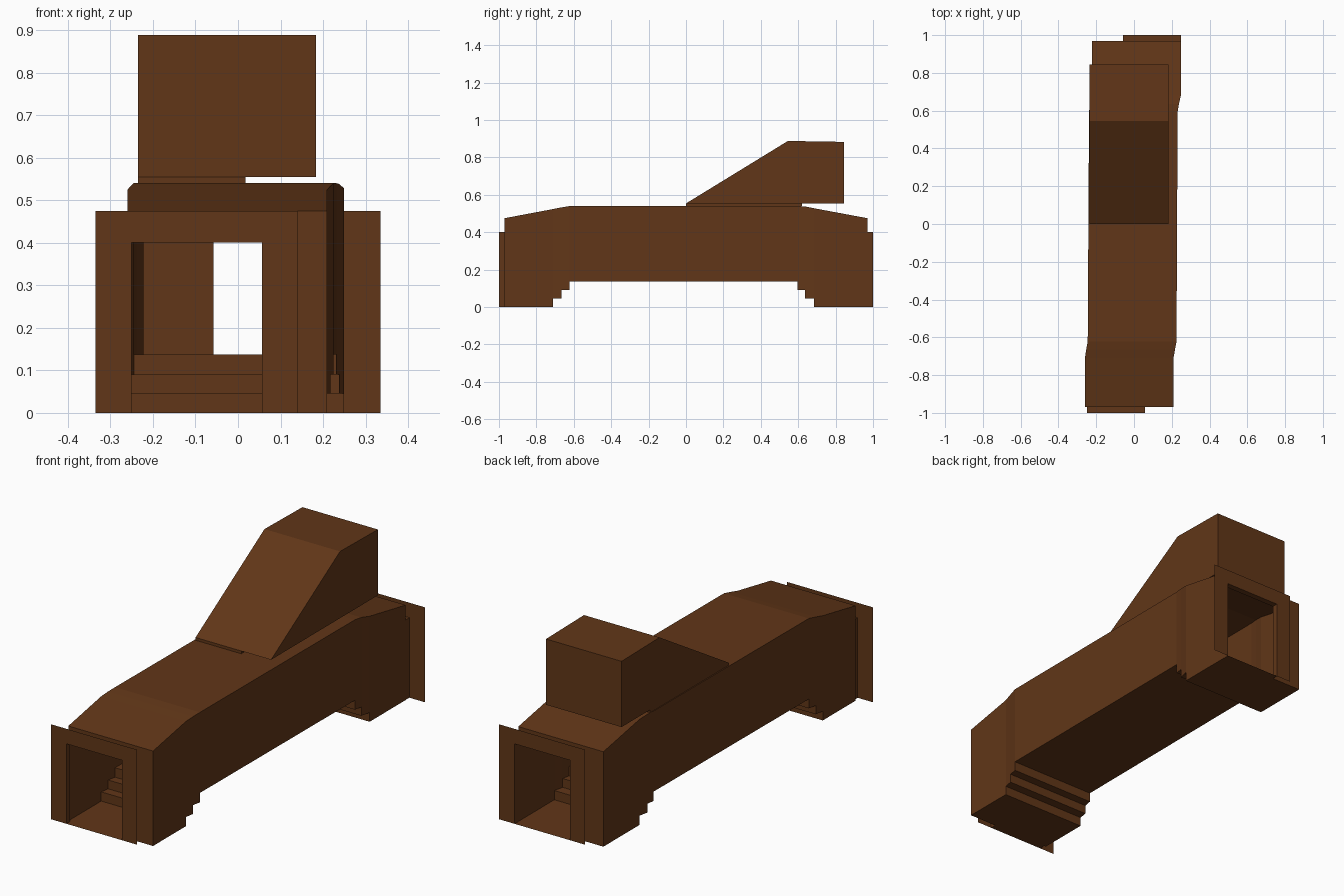
import bpy, bmesh

if "Cube" in bpy.data.objects:
    bpy.data.objects.remove(bpy.data.objects["Cube"])

brown = bpy.data.materials.new("brown")
brown.diffuse_color = (0.12, 0.037, 0.009, 1)
brown.use_nodes = True
brown.node_tree.nodes["Principled BSDF"].inputs["Base Color"].default_value = brown.diffuse_color


def make(name, faces, solid=False):
    """Build an object from a list of faces, each a list of points."""
    bm = bmesh.new()
    for pts in faces:
        bm.faces.new([bm.verts.new(p) for p in pts])
    bmesh.ops.remove_doubles(bm, verts=bm.verts[:], dist=0.0002)
    if solid:
        bmesh.ops.recalc_face_normals(bm, faces=bm.faces[:])
    mesh = bpy.data.meshes.new(name)
    bm.to_mesh(mesh)
    bm.free()
    mesh.materials.append(brown)
    ob = bpy.data.objects.new(name, mesh)
    bpy.context.collection.objects.link(ob)
    return ob


def extrude_x(name, profile, x0, x1):
    """Solid from a (y, z) profile swept along x."""
    a = [(x0, y, z) for y, z in profile]
    b = [(x1, y, z) for y, z in profile]
    faces = [a, b[::-1]]
    for i in range(len(a)):
        j = (i + 1) % len(a)
        faces.append([a[i], b[i], b[j], a[j]])
    return make(name, faces, solid=True)


def arch(y, x0, x1, top, h0, h1, htop):
    """Flat wall with a doorway cut from the floor up, facing the nearest end."""
    pts = [(x0, 0), (h0, 0), (h0, htop), (h1, htop), (h1, 0), (x1, 0), (x1, top), (x0, top)]
    pts = [(x, y, z) for x, z in pts]
    return pts if y < 0 else pts[::-1]


# Hollow corridor: stations (y, left, right, roof), floor height per span
stations = [(-0.97, -.26, .209, .475), (-0.71, -.26, .209, .524),
            (-0.665, -.253, .217, .533), (-0.622, -.245, .225, .54),
            (0.595, -.238, .231, .54), (0.635, -.232, .238, .538),
            (0.685, -.222, .249, .528), (0.97, -.222, .249, .475)]
floors = [0, .046, .09, .137, .09, .046, 0]
faces = []
for i, f in enumerate(floors):
    (y0, l0, r0, t0), (y1, l1, r1, t1) = stations[i:i + 2]
    faces += [[(l0, y0, t0), (r0, y0, t0), (r1, y1, t1), (l1, y1, t1)],
              [(l0, y0, f), (l1, y1, f), (r1, y1, f), (r0, y0, f)],
              [(r0, y0, f), (r1, y1, f), (r1, y1, t1), (r0, y0, t0)],
              [(l0, y0, f), (l0, y0, t0), (l1, y1, t1), (l1, y1, f)]]
    # step riser to the next floor height
    if i + 1 < len(floors):
        g = floors[i + 1]
        faces.append([(l1, y1, f), (l1, y1, g), (r1, y1, g), (r1, y1, f)])

# End walls with doorways
doors = {-1: (-.25, .057), 1: (-.058, .248)}
faces.append(arch(-.97, -.26, .209, .475, *doors[-1], .4))
faces.append(arch(.97, -.222, .249, .475, *doors[1], .4))
make("corridor", faces)

# Door frames and the short passages joining them to the corridor
for s, label in ((-1, "front"), (1, "back")):
    h0, h1 = doors[s]
    x0, x1 = (-.335, .14) if s < 0 else (-.14, .335)
    make(label + "_frame", [arch(s, x0, x1, .475, h0, h1, .4)])
    ring = [(h0, 0), (h1, 0), (h1, .4), (h0, .4)]
    jamb = []
    for k in range(4):
        (xa, za), (xb, zb) = ring[k], ring[(k + 1) % 4]
        jamb.append([(xa, s, za), (xb, s, zb), (xb, s * .97, zb), (xa, s * .97, za)])
    make(label + "_passage", jamb, solid=True)

# Sloped roof housing and the thin base under it
extrude_x("roof_housing", [(0, .554), (.545, .888), (.845, .883), (.845, .554)], -.235, .183)
extrude_x("housing_base", [(0, .54), (0, .554), (.62, .554), (.62, .54)], -.235, .018)
